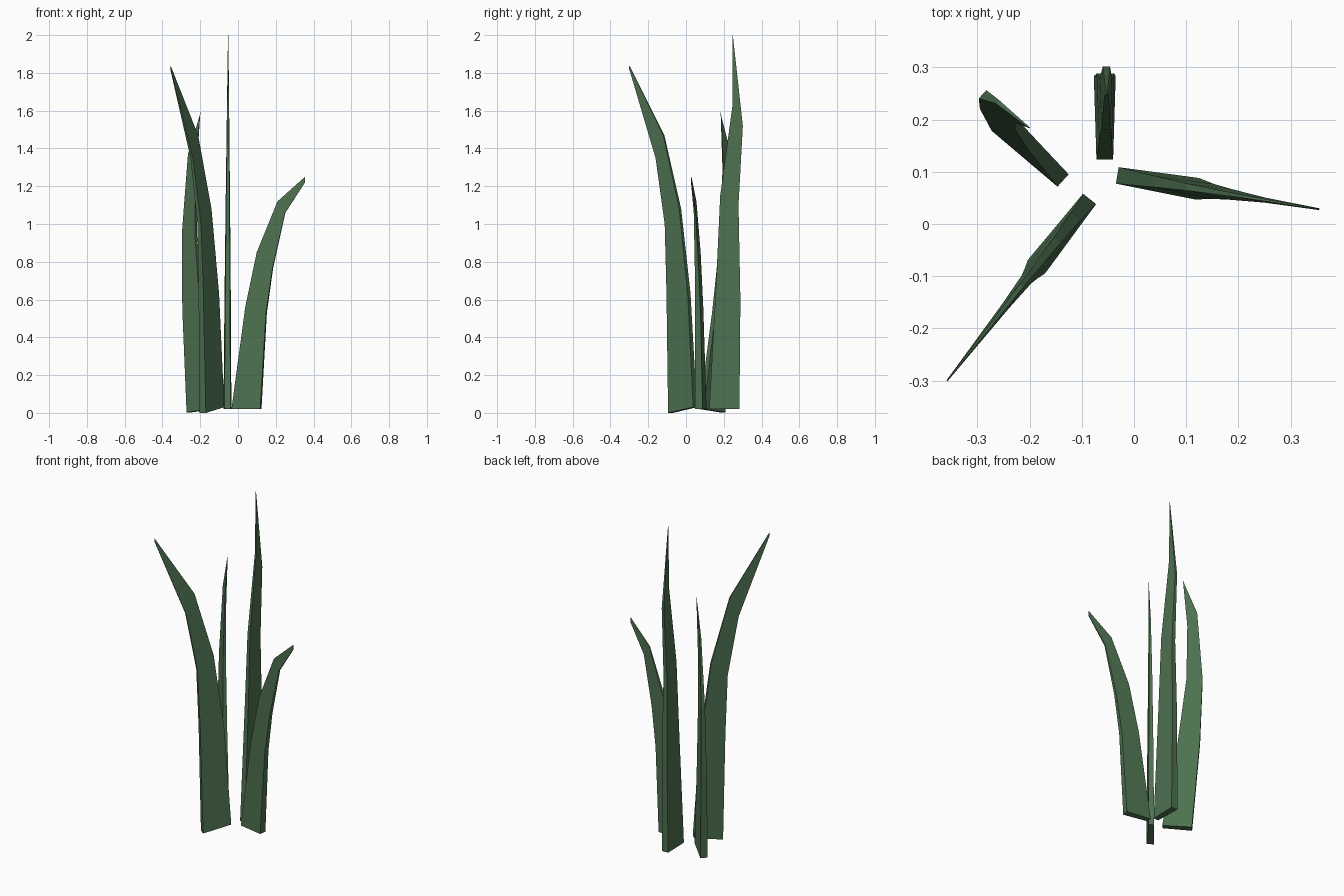
import bpy, bmesh, math

if "Cube" in bpy.data.objects:
    bpy.data.objects.remove(bpy.data.objects["Cube"])

green = bpy.data.materials.new("leaf green")
green.diffuse_color = (0.075, 0.165, 0.08, 1)
green.use_nodes = True
green.node_tree.nodes["Principled BSDF"].inputs["Base Color"].default_value = green.diffuse_color


def blade(name, origin, direction, inner, outer, lean=0.0):
    """Tapered leaf: inner and outer edges given as (reach, height), base to tip."""
    length = math.hypot(*direction)
    dx, dy = direction[0] / length, direction[1] / length
    top = inner[-1][1]
    bm = bmesh.new()
    rings = []
    for a, b in zip(inner, outer):
        ring = []
        for (r, z), half, side in ((a, .016, -1), (b, .021, -1), (b, .021, 1), (a, .016, 1)):
            f = z / top
            n = side * half * (1 - 0.95 * f ** 1.3) + lean * f
            ring.append(bm.verts.new((origin[0] + dx * r - dy * n,
                                      origin[1] + dy * r + dx * n, z)))
        rings.append(ring)
    for lo, hi in zip(rings, rings[1:]):
        for i in range(4):
            j = (i + 1) % 4
            bm.faces.new((lo[i], lo[j], hi[j], hi[i]))
    bm.faces.new(rings[0][::-1])
    bm.faces.new(rings[-1])
    bmesh.ops.recalc_face_normals(bm, faces=bm.faces[:])
    mesh = bpy.data.meshes.new(name)
    bm.to_mesh(mesh)
    bm.free()
    mesh.materials.append(green)
    bpy.context.collection.objects.link(bpy.data.objects.new(name, mesh))


# short blade drooping to the right
blade("right_blade", (-.032, .093), (.986, -.165),
      [(0, .02), (.073, .56), (.134, .85), (.245, 1.12), (.392, 1.25)],
      [(.155, .02), (.185, .53), (.22, .77), (.286, 1.06), (.392, 1.22)])
# tallest, upright blade at the back
blade("back_blade", (-.056, .123), (0, 1),
      [(0, .02), (.038, .72), (.058, 1.15), (.122, 1.62), (.124, 2.0)],
      [(.16, .02), (.165, .6), (.155, 1.1), (.178, 1.52), (.127, 1.98)], -.004)
# tall blade arching to the front left
blade("front_left_blade", (-.085, .048), (-.617, -.787),
      [(0, .03), (.04, .63), (.10, 1.08), (.21, 1.47), (.442, 1.84)],
      [(.165, 0), (.18, .64), (.195, 1.0), (.26, 1.35), (.442, 1.82)])
# blade at the back left, curling inwards at its tip
blade("back_left_blade", (-.136, .083), (-.74, .67),
      [(0, .02), (.085, .54), (.135, .95), (.14, 1.29), (.115, 1.59)],
      [(.165, .003), (.21, .55), (.225, .95), (.195, 1.37), (.119, 1.57)], -.032)
